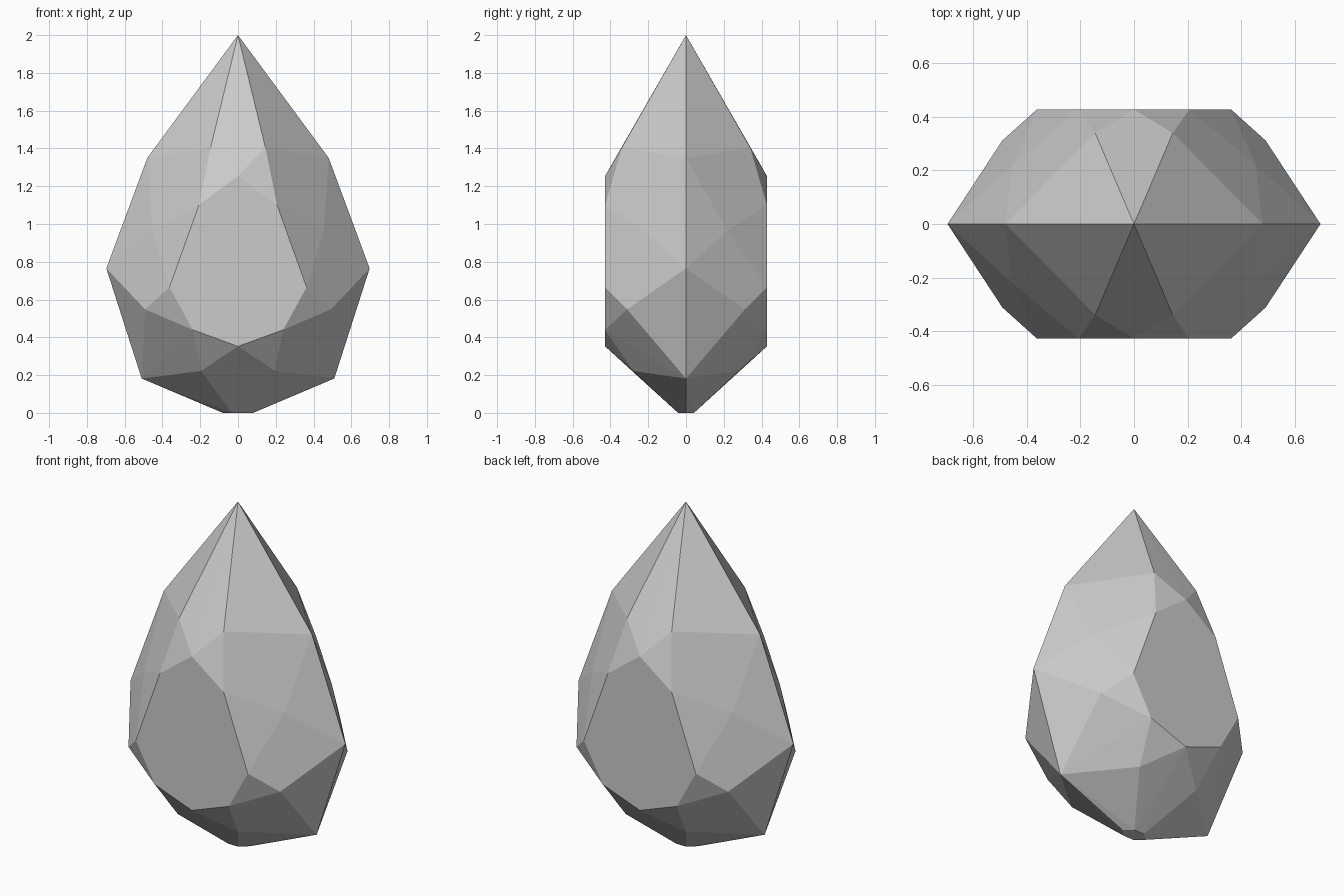
import bpy, bmesh, math

if "Cube" in bpy.data.objects:
    bpy.data.objects.remove(bpy.data.objects["Cube"])

# Corner points of one quarter of the cut stone (x >= 0, y >= 0)
QUARTER = [
    (0, 0, 2.0),                                                  # tip
    (0.48, 0, 1.35), (0.697, 0, 0.765), (0.51, 0, 0.182),         # side ridge
    (0.145, 0.34, 1.405), (0.455, 0.22, 0.965), (0.492, 0.312, 0.548),
    (0, 0.428, 1.255), (0.207, 0.428, 1.10), (0.363, 0.428, 0.665),  # front window
    (0.24, 0.428, 0.44), (0, 0.428, 0.352),
    (0.195, 0.28, 0.222),                                         # underside
    (0.08, 0, 0), (0.033, 0.042, 0),                              # small flat foot
]

# Mirror the quarter in x and y, then wrap the points in flat facets
points = {(sx * x, sy * y, z) for x, y, z in QUARTER for sx in (1, -1) for sy in (1, -1)}
bm = bmesh.new()
for p in sorted(points):
    bm.verts.new(p)
hull = bmesh.ops.convex_hull(bm, input=bm.verts[:])
loose = {g for g in hull["geom_interior"] + hull["geom_unused"] if isinstance(g, bmesh.types.BMVert)}
bmesh.ops.delete(bm, geom=list(loose), context='VERTS')
bmesh.ops.dissolve_limit(bm, angle_limit=math.radians(1), verts=bm.verts[:], edges=bm.edges[:])
bmesh.ops.recalc_face_normals(bm, faces=bm.faces[:])

mesh = bpy.data.meshes.new("faceted_gem")
bm.to_mesh(mesh)
bm.free()
gem = bpy.data.objects.new("faceted_gem", mesh)
bpy.context.collection.objects.link(gem)
